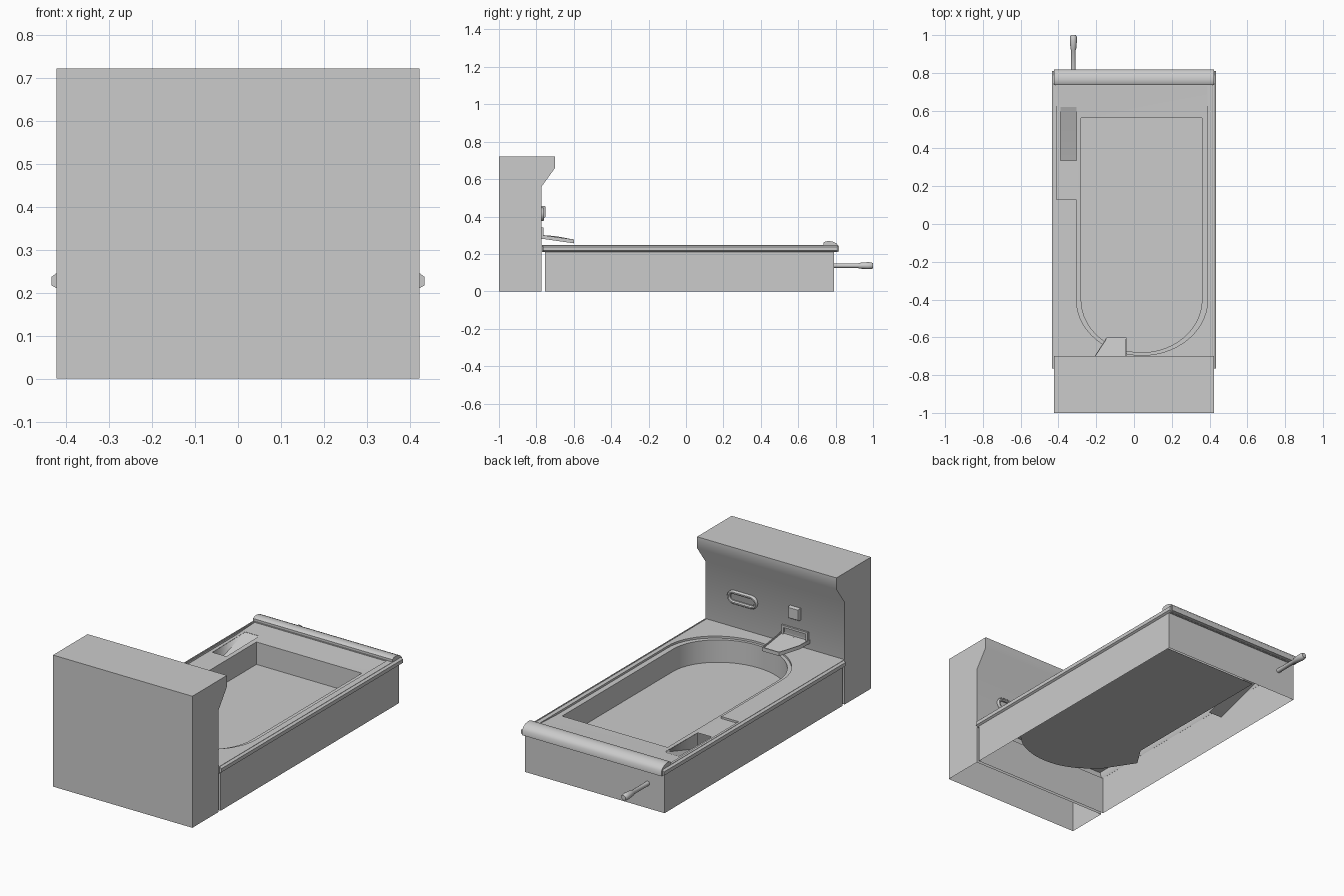
import bpy, bmesh
from math import cos, sin, pi

if "Cube" in bpy.data.objects:
    bpy.data.objects.remove(bpy.data.objects["Cube"])


def finish(name, bm):
    bmesh.ops.remove_doubles(bm, verts=bm.verts, dist=0.0002)
    bmesh.ops.recalc_face_normals(bm, faces=bm.faces)
    me = bpy.data.meshes.new(name)
    bm.to_mesh(me)
    bm.free()
    ob = bpy.data.objects.new(name, me)
    bpy.context.collection.objects.link(ob)
    return ob


def place(p, t, axis):
    return {'X': (t, p[0], p[1]), 'Y': (p[0], t, p[1]), 'Z': (p[0], p[1], t)}[axis]


def loft(bm, rings):
    """Join equal-length closed rings of points with quads."""
    vs = [[bm.verts.new(p) for p in r] for r in rings]
    for a, b in zip(vs, vs[1:]):
        for i in range(len(a)):
            j = (i + 1) % len(a)
            bm.faces.new((a[i], a[j], b[j], b[i]))
    return vs


def prism(name, pts, axis, a, b):
    bm = bmesh.new()
    v = loft(bm, [[place(p, t, axis) for p in pts] for t in (a, b)])
    bm.faces.new(v[0])
    bm.faces.new(v[1])
    return finish(name, bm)


def plate(bm, loops, height):
    """Fill outlines (outer first, then holes); height is a function of y."""
    edges, verts = [], []
    for lp in loops:
        vs = [bm.verts.new((x, y, 0)) for x, y in lp]
        verts += vs
        edges += [bm.edges.new((vs[i], vs[(i + 1) % len(vs)])) for i in range(len(vs))]
    bmesh.ops.triangle_fill(bm, use_beauty=True, use_dissolve=False, edges=edges, normal=(0, 0, 1))
    for v in verts:
        v.co.z = height(v.co.y)


def rect(x0, x1, y0, y1):
    return [(x0, y0), (x1, y0), (x1, y1), (x0, y1)]


def at(loop, z):
    return [(x, y, z) for x, y in loop]


def arc(cx, cy, rx, ry, a0, a1, n):
    return [(cx + rx * cos(a0 + (a1 - a0) * i / n), cy + ry * sin(a0 + (a1 - a0) * i / n))
            for i in range(n + 1)]


W, DECK, LEDGE, FLOOR = 0.423, 0.247, 0.236, 0.113
ledge_z = lambda y: LEDGE + max(0, y - 0.56) / 0.17 * 0.008

# Outlines: sunken ledge, basin and ball return slot
ledge = ([(0.39, 0.73), (0.39, 0.56)] + arc(0.0425, -0.40, 0.3475, 0.295, 0, -pi, 28)
         + [(-0.305, 0.13), (-0.41, 0.13), (-0.41, 0.56), (-0.41, 0.73)])
curve = arc(0.04, -0.40, 0.32, 0.28, 0, -pi, 28)
basin = [(0.36, 0.56)] + curve + [(-0.28, 0.56)]
slot = rect(-0.39, -0.305, 0.335, 0.62)

# Table body, open underneath, with overhanging deck
bm = bmesh.new()
deck = rect(-W, W, -0.77, 0.80)
body = rect(-W, W, -0.755, 0.79)
loft(bm, [at(deck, DECK), at(deck, 0.21), at(body, 0.21), at(body, 0)])
plate(bm, [deck, ledge], lambda y: DECK)
finish("table_body", bm)

# Ledge and basin walls
bm = bmesh.new()
loft(bm, [at(ledge, DECK), [(x, y, ledge_z(y)) for x, y in ledge]])
plate(bm, [ledge, basin, slot], ledge_z)
loft(bm, [at(basin, LEDGE), at(basin, FLOOR)])
finish("playfield_basin", bm)

# Floor, running on below the back ledge and out at the front left corner
bm = bmesh.new()
plate(bm, [[(0.36, 0.63)] + curve[:22] + [(-0.24, -0.56), (-0.35, -0.39), (-0.28, -0.28), (-0.28, 0.63)]],
      lambda y: FLOOR)
finish("playfield_floor", bm)

# Ball return ramp sloping down from the back, with slot walls
bm = bmesh.new()
ramp_z = lambda y: 0.238 - (0.62 - y) * 0.31
for x in (-0.39, -0.305):
    bm.faces.new([bm.verts.new((x, y, z)) for y, z in
                  ((0.62, 0.238), (0.335, LEDGE), (0.335, ramp_z(0.335)))])
bm.faces.new([bm.verts.new((x, y, ramp_z(y))) for x, y in rect(-0.39, -0.305, 0.245, 0.62)])
finish("return_ramp", bm)

# Side rails
for s, n in ((1, "right"), (-1, "left")):
    prof = [(0.412, 0.24), (0.414, 0.249), (0.422, 0.246), (0.434, 0.237), (0.434, 0.217), (0.422, 0.21)]
    prism(n + "_rail", [(s * x, z) for x, z in prof], 'Y', -0.765, 0.81)

# Rounded back bar
bar = [(0.735, 0.24), (0.735, 0.26), (0.745, 0.267), (0.765, 0.269), (0.785, 0.266),
       (0.805, 0.256), (0.818, 0.24), (0.818, 0.213), (0.79, 0.21)]
prism("back_bar", bar, 'X', -W, W)

# Headboard with smooth hood, open underneath
head = [(-1, 0), (-0.772, 0), (-0.772, 0.56), (-0.70, 0.66), (-0.70, 0.722), (-1, 0.722)]
ob = prism("headboard", head, 'X', -W, W)
bm = bmesh.new()
bm.from_mesh(ob.data)
bmesh.ops.delete(bm, geom=[f for f in bm.faces if f.calc_center_median().z < 0.001], context='FACES')
bm.to_mesh(ob.data)
bm.free()


# Oval ring and square button on the headboard
def oval(w, r):
    return (arc(0.195 + w, 0.412, r, r, -pi / 2, pi / 2, 8)
            + arc(0.195 - w, 0.412, r, r, pi / 2, 3 * pi / 2, 8))


bm = bmesh.new()
loft(bm, [[(x, y, z) for x, z in oval(0.055, r)] for r, y in
          ((0.036, -0.773), (0.036, -0.764), (0.031, -0.758), (0.024, -0.758), (0.018, -0.764), (0.018, -0.773))])
finish("oval_ring", bm)

bm = bmesh.new()
v = loft(bm, [[(x, y, z) for x, z in rect(-0.125 - r, -0.125 + r, 0.425 - r, 0.425 + r)]
              for r, y in ((0.032, -0.773), (0.032, -0.757), (0.028, -0.752))])
bm.faces.new(v[-1])
finish("square_button", bm)

# Chute mouth frame and sloping flap with raised edges
bm = bmesh.new()
mouth = lambda m: rect(-0.205 + m, -0.045 - m, 0.28 + m, 0.34 - m)
loft(bm, [[(x, y, z) for x, z in mouth(m)] for m, y in
          ((0, -0.773), (0, -0.762), (0.012, -0.762), (0.012, -0.773))])
finish("chute_mouth", bm)

bm = bmesh.new()
flap = [(-0.04, -0.77), (-0.04, -0.60), (-0.145, -0.60), (-0.205, -0.695), (-0.215, -0.77)]
inner = [(-0.045, -0.77), (-0.045, -0.605), (-0.142, -0.605), (-0.200, -0.695), (-0.210, -0.77)]
slope = lambda lp, dz: [(x, y, 0.257 + dz + min(0.024, -(y + 0.60) * 0.19)) for x, y in lp]
v = loft(bm, [slope(flap, 0), slope(flap, 0.02), slope(inner, 0.02), slope(inner, 0.012)])
bm.faces.new(v[0])
bm.faces.new(v[-1])
finish("chute_flap", bm)

# Plunger rod with tapered grip
bm = bmesh.new()
v = loft(bm, [[(x, y, z) for x, z in arc(-0.321, 0.137, r, r, 0, 15 * pi / 8, 15)]
              for y, r in ((0.78, 0.012), (0.92, 0.012), (0.925, 0.015), (0.97, 0.019), (0.992, 0.018), (1.0, 0.013))])
bm.faces.new(v[0])
bm.faces.new(v[-1])
finish("plunger", bm)

# Smooth curved parts, keep edges sharp
for ob in bpy.context.scene.objects:
    ob.select_set(True)
    bpy.context.view_layer.objects.active = ob
bpy.ops.object.shade_smooth_by_angle(angle=0.75)
